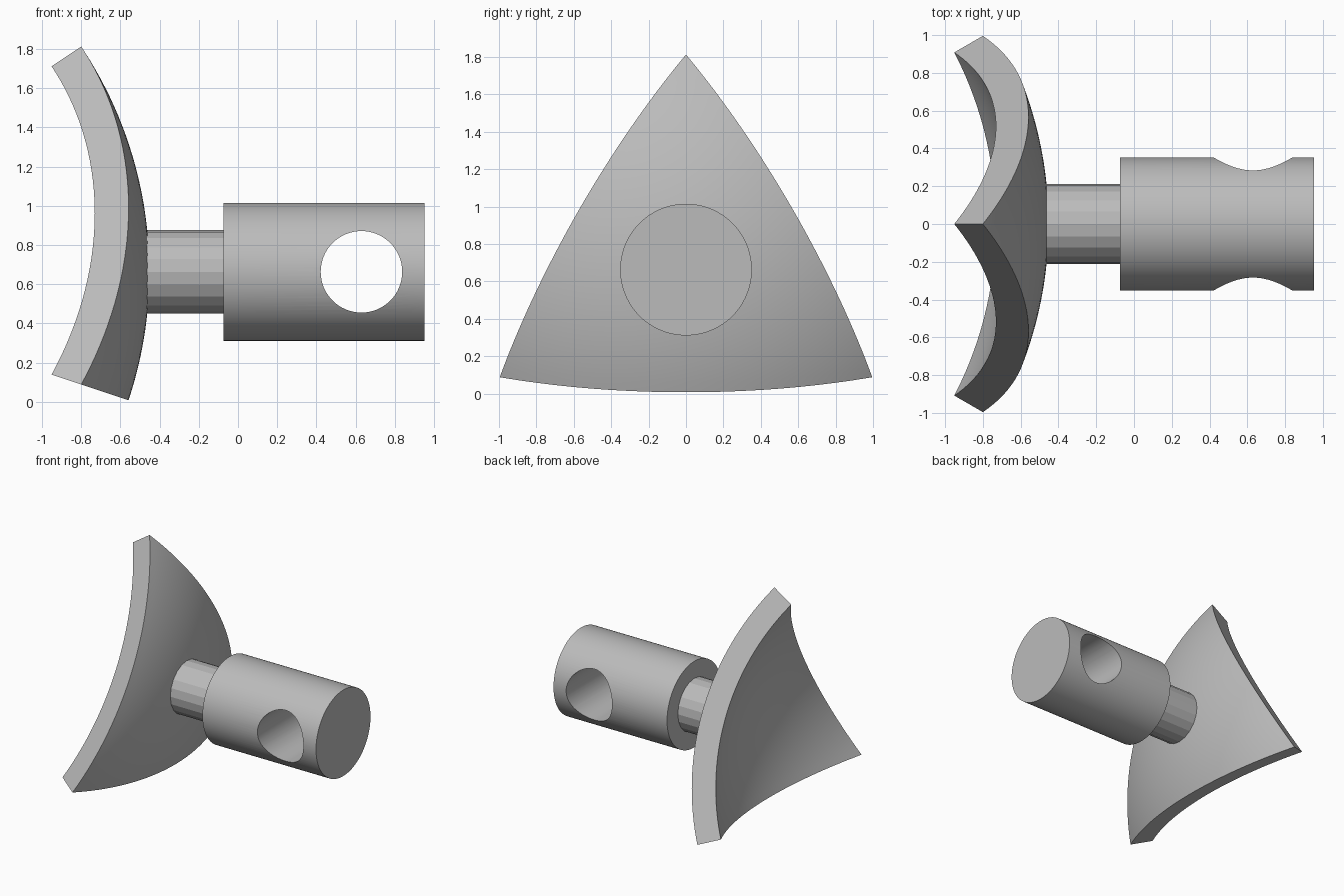
import bpy, bmesh, math
from mathutils import Vector, Matrix

if "Cube" in bpy.data.objects:
    bpy.data.objects.remove(bpy.data.objects["Cube"], do_unlink=True)

AXIS_Z = 0.663           # height of the common x axis
CENTRE = Vector((-2.525, 0, AXIS_Z))   # centre of the spherical dish
OUTER, INNER = 2.073, 1.891

grey = bpy.data.materials.new("plain grey")
grey.use_nodes = True
grey.diffuse_color = (0.5, 0.5, 0.5, 1)
grey.node_tree.nodes["Principled BSDF"].inputs["Base Color"].default_value = (0.5, 0.5, 0.5, 1)


def add_object(name, bm):
    bmesh.ops.recalc_face_normals(bm, faces=bm.faces)
    mesh = bpy.data.meshes.new(name)
    bm.to_mesh(mesh)
    bm.free()
    mesh.materials.append(grey)
    obj = bpy.data.objects.new(name, mesh)
    bpy.context.collection.objects.link(obj)
    return obj


def cylinder(name, radius, start, end, sides, turn):
    """Cylinder between two points, its rest axis z turned by a matrix."""
    start, end = Vector(start), Vector(end)
    bm = bmesh.new()
    bmesh.ops.create_cone(bm, cap_ends=True, segments=sides, radius1=radius, radius2=radius,
                          depth=(end - start).length,
                          matrix=Matrix.Translation((start + end) / 2) @ turn)
    return add_object(name, bm)


def smooth(obj):
    bpy.ops.object.select_all(action="DESELECT")
    obj.select_set(True)
    bpy.context.view_layer.objects.active = obj
    bpy.ops.object.shade_smooth_by_angle(angle=math.radians(30))


# Dish: a triangle projected onto a sphere, thickened towards the sphere's centre
bm = bmesh.new()
corners = []
for k in range(3):
    a = math.radians(90 + 120 * k)
    corners.append(bm.verts.new((1.725, 1.15 * math.cos(a), 1.15 * math.sin(a))))
bm.faces.new(corners)
bmesh.ops.subdivide_edges(bm, edges=bm.edges[:], cuts=31, use_grid_fill=True)
for v in bm.verts:
    v.co = v.co.normalized() * OUTER
shell = bmesh.ops.extrude_face_region(bm, geom=bm.faces[:], use_keep_orig=True)
for item in shell["geom"]:
    if isinstance(item, bmesh.types.BMVert):
        item.co *= INNER / OUTER
bmesh.ops.translate(bm, verts=bm.verts, vec=CENTRE)
dish = add_object("curved_triangular_dish", bm)
smooth(dish)

# Neck: a faceted rod rooted in the dish
along_x = Matrix.Rotation(math.pi / 2, 4, "Y")
along_y = Matrix.Rotation(math.pi / 2, 4, "X")
cylinder("neck", 0.213, (-0.52, 0, AXIS_Z), (-0.07, 0, AXIS_Z), 20, along_x)

# Body: a thick cylinder with a cross hole
body = cylinder("body", 0.352, (-0.075, 0, AXIS_Z), (0.952, 0, AXIS_Z), 96, along_x)
cutter = cylinder("cross_hole_cutter", 0.208, (0.63, -0.6, AXIS_Z), (0.63, 0.6, AXIS_Z), 64, along_y)
cutter.hide_render = True
hole = body.modifiers.new("cross hole", "BOOLEAN")
hole.operation = "DIFFERENCE"
hole.solver = "EXACT"
hole.object = cutter
bpy.ops.object.select_all(action="DESELECT")
body.select_set(True)
bpy.context.view_layer.objects.active = body
bpy.ops.object.modifier_apply(modifier=hole.name)
bpy.data.objects.remove(cutter, do_unlink=True)
smooth(body)
